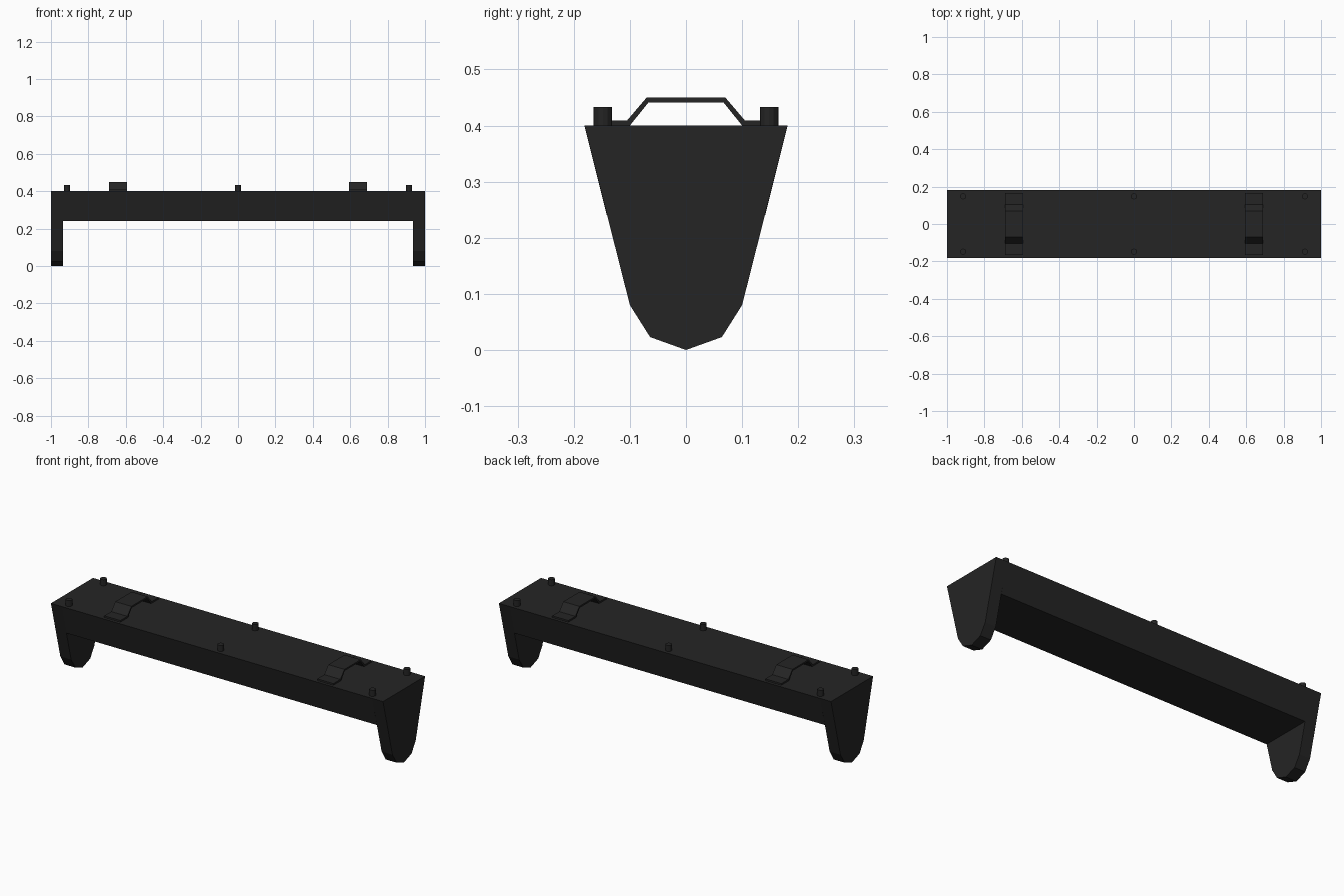
import bpy
import bmesh
from mathutils import Vector

cube = bpy.data.objects.get("Cube")
if cube:
    bpy.data.objects.remove(cube, do_unlink=True)

COLOUR = (0.018, 0.018, 0.018, 1)
black = bpy.data.materials.new("matte_black")
black.use_nodes = True
black.diffuse_color = COLOUR
bsdf = black.node_tree.nodes["Principled BSDF"]
bsdf.inputs["Base Color"].default_value = COLOUR
bsdf.inputs["Roughness"].default_value = 0.8


def finish(name, bm):
    bmesh.ops.recalc_face_normals(bm, faces=bm.faces)
    mesh = bpy.data.meshes.new(name)
    bm.to_mesh(mesh)
    bm.free()
    mesh.materials.append(black)
    obj = bpy.data.objects.new(name, mesh)
    bpy.context.collection.objects.link(obj)
    return obj


def extrude_x(name, profile, x0, x1):
    """Extrude a closed (y, z) profile along x."""
    bm = bmesh.new()
    face = bm.faces.new([bm.verts.new((x0, y, z)) for y, z in profile])
    grown = bmesh.ops.extrude_face_region(bm, geom=[face], use_keep_orig=True)
    moved = [v for v in grown["geom"] if isinstance(v, bmesh.types.BMVert)]
    bmesh.ops.translate(bm, verts=moved, vec=(x1 - x0, 0, 0))
    return finish(name, bm)


def mirrored(half):
    """Complete a profile that runs down the +y side."""
    return half + [(-y, z) for y, z in reversed(half) if y > 0]


TOP, UNDER, LEG = 0.40, 0.24, 0.935

# Tapered beam between the end legs
extrude_x("beam", mirrored([(0.181, TOP), (0.141, UNDER)]), -LEG, LEG)

# Legs and bent straps, one at each end
leg = mirrored([(0.181, TOP), (0.10, 0.08), (0.064, 0.023), (0, 0)])
outer = [(0.165, 0.409), (0.105, 0.409), (0.07, 0.45)]
inner = [(0.067, 0.441), (0.10, TOP), (0.165, TOP)]
strap = (outer + [(-y, z) for y, z in reversed(outer)]
         + [(-y, z) for y, z in reversed(inner)] + inner)
for side, s in (("left", 1), ("right", -1)):
    extrude_x(side + "_leg", leg, s * LEG, s)
    extrude_x(side + "_strap", strap, s * 0.593, s * 0.69)

# Round pegs along both long edges
for place, x in (("left", 0.914), ("middle", 0), ("right", -0.914)):
    for row, y in (("front", -0.148), ("back", 0.148)):
        bm = bmesh.new()
        bmesh.ops.create_cone(bm, cap_ends=True, segments=12, radius1=0.0165,
                              radius2=0.0165, depth=0.043)
        bmesh.ops.translate(bm, verts=bm.verts, vec=Vector((x, y, 0.4115)))
        finish(f"{place}_{row}_peg", bm)
